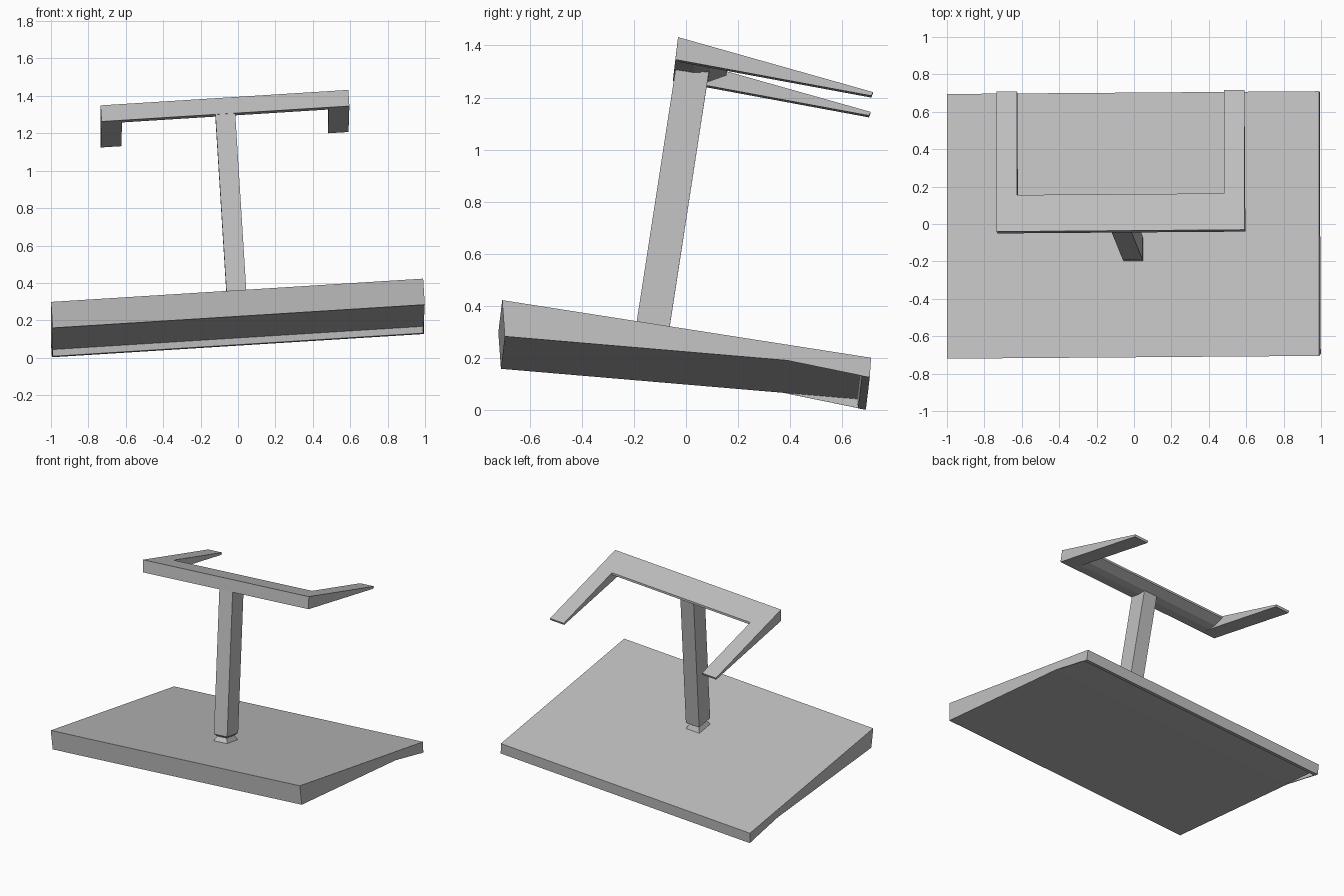
import bpy
import bmesh
from mathutils import Vector

cube = bpy.data.objects.get("Cube")
if cube:
    bpy.data.objects.remove(cube, do_unlink=True)

# One flat grey for everything
grey = bpy.data.materials.new("light grey")
grey.use_nodes = True
colour = (0.53, 0.53, 0.53, 1)
grey.diffuse_color = colour
grey.node_tree.nodes["Principled BSDF"].inputs["Base Color"].default_value = colour

# Leaning axes shared by all parts
ACROSS = Vector((1, 0.0075, 0.0625))
BACK = Vector((0, 0.988, -0.154))
UP = Vector((-0.0625, 0.154, 1))


def loft(name, rings):
    """Join equal rings of points into a closed solid."""
    bm = bmesh.new()
    loops = [[bm.verts.new(p) for p in ring] for ring in rings]
    n = len(loops[0])
    for a, b in zip(loops, loops[1:]):
        for i in range(n):
            j = (i + 1) % n
            bm.faces.new((a[i], a[j], b[j], b[i]))
    bm.faces.new(loops[0])
    bm.faces.new(loops[-1])
    bmesh.ops.recalc_face_normals(bm, faces=bm.faces)
    mesh = bpy.data.meshes.new(name)
    bm.to_mesh(mesh)
    bm.free()
    mesh.materials.append(grey)
    obj = bpy.data.objects.new(name, mesh)
    bpy.context.collection.objects.link(obj)
    return obj


def prism(name, profile, x0, x1, top):
    """Sweep a side profile (y, z at x = 0) along the tilted cross axis."""
    (ya, za), (yb, zb) = top

    def ring(x):
        points = []
        for y, z in profile:
            depth = za + (zb - za) * (y - ya) / (yb - ya) - z
            points.append(Vector((0.0625 * depth, y, z)) + x * ACROSS)
        return points
    return loft(name, [ring(x0), ring(x1)])


# Tilted base slab with a lip along the back
slab_top = [(-0.7125, 0.361), (0.7025, 0.14)]
front_bottom, bend = (-0.7025, 0.222), (0.38, 0.13)
under_back, lip_in, lip_out = (0.665, 0.106), (0.667, 0.07), (0.6975, 0.065)
prism("base_slab", [slab_top[0], front_bottom, bend, under_back,
                    lip_in, lip_out, slab_top[1]], -1, 0.99, slab_top)

# Thin wedge skirts under both ends
for side, x in (("right", -1), ("left", 0.984)):
    prism(side + "_base_skirt", [bend, under_back, lip_in, lip_out],
          x, x + 0.006, slab_top)

# Post with a pinched foot, square to the slab top
foot = Vector((-0.004, -0.135, 0.271))
rings = []
for height, scale in ((-0.02, 1), (0, 1), (0.03, 0.72), (0.045, 1), (1.06, 1)):
    centre = foot + UP * height
    rings.append([centre + ACROSS * (0.053 * scale * i) + BACK * (0.064 * scale * j)
                  for i, j in ((-1, -1), (1, -1), (1, 1), (-1, 1))])
loft("post", rings)

# Upper frame: crossbeam with a tapered underside and two wedge arms
arm_top = [(-0.035, 1.395), (0.713, 1.184)]
beam_bottom = (-0.045, 1.309)
prism("crossbeam", [arm_top[0], beam_bottom, (0.03, 1.297), (0.09, 1.300),
                    (0.16, 1.325), (0.16, 1.340)], -0.735, 0.587, arm_top)
for side, x in (("right", -0.735), ("left", 0.48)):
    prism(side + "_arm", [arm_top[0], beam_bottom, (0.707, 1.170), arm_top[1]],
          x, x + 0.11, arm_top)
